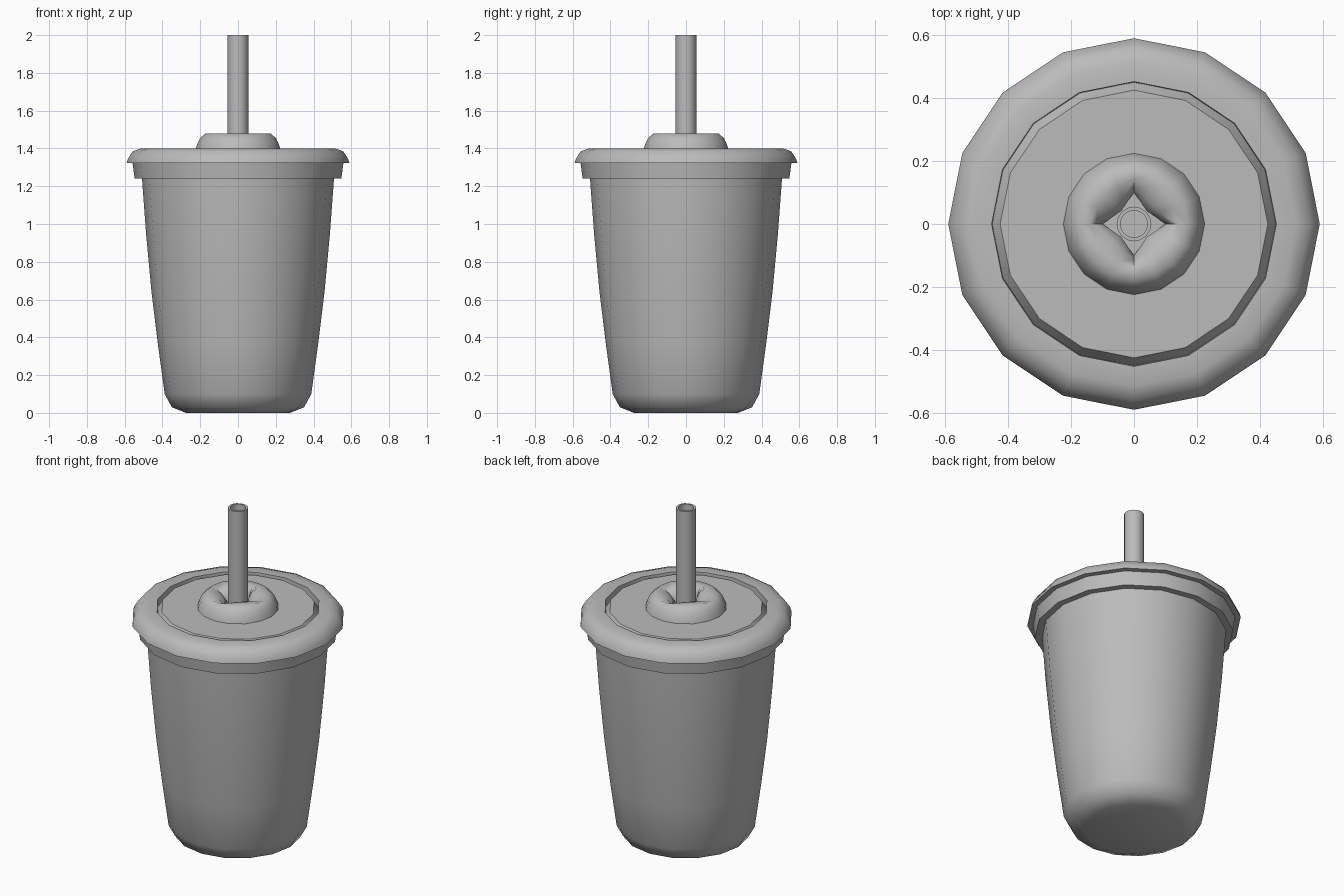
import bpy, bmesh, math

if "Cube" in bpy.data.objects:
    bpy.data.objects.remove(bpy.data.objects["Cube"])

N = 16  # sides of every round part

plastic = bpy.data.materials.new("light_grey_plastic")
plastic.diffuse_color = (0.5, 0.5, 0.5, 1)
plastic.use_nodes = True
plastic.node_tree.nodes["Principled BSDF"].inputs["Base Color"].default_value = plastic.diffuse_color


def lathe(name, rings, cap_first=False, cap_last=False, closed=False, angle=45):
    """Skin rings around z. A ring is (r, z) or a function of the angle giving (r, z)."""
    bm = bmesh.new()
    loops = []
    for ring in rings:
        loop = []
        for i in range(N):
            a = 2 * math.pi * i / N
            r, z = ring(a) if callable(ring) else ring
            loop.append(bm.verts.new((r * math.cos(a), r * math.sin(a), z)))
        loops.append(loop)
    pairs = list(zip(loops, loops[1:]))
    if closed:
        pairs.append((loops[-1], loops[0]))
    for lo, hi in pairs:
        for i in range(N):
            j = (i + 1) % N
            bm.faces.new((lo[i], lo[j], hi[j], hi[i]))
    if cap_first:
        bm.faces.new(loops[0][::-1])
    if cap_last:
        bm.faces.new(loops[-1])
    me = bpy.data.meshes.new(name)
    bm.to_mesh(me)
    bm.free()
    ob = bpy.data.objects.new(name, me)
    bpy.context.collection.objects.link(ob)
    me.materials.append(plastic)
    bpy.ops.object.select_all(action='DESELECT')
    ob.select_set(True)
    bpy.context.view_layer.objects.active = ob
    bpy.ops.object.shade_smooth_by_angle(angle=math.radians(angle))
    return ob


# Cup body with rounded base
lathe("cup", [(0.275, 0), (0.35, 0.03), (0.388, 0.10), (0.425, 0.37),
              (0.458, 0.64), (0.486, 0.94), (0.509, 1.25), (0.511, 1.30)],
      cap_first=True)

# Lid: skirt, rolled rim, groove and raised centre plate
lathe("lid", [(0.50, 1.24), (0.547, 1.24), (0.558, 1.322), (0.59, 1.322),
              (0.583, 1.345), (0.557, 1.385), (0.515, 1.40), (0.452, 1.40),
              (0.45, 1.355), (0.425, 1.396)], cap_last=True)


# Straw collar: a dome folded inwards around a four-pointed slit
def fold(r_axis, r_mid, r_diag, z_axis, z_diag):
    def ring(a):
        step = round(a / (math.pi / 8)) % 4
        if step == 0:
            return r_axis, z_axis
        return (r_diag if step == 2 else r_mid), z_diag
    return ring


lathe("straw_collar", [(0.225, 1.394), (0.219, 1.415), (0.202, 1.453), (0.172, 1.48),
                       fold(0.14, 0.13, 0.13, 1.465, 1.48),
                       fold(0.115, 0.09, 0.085, 1.435, 1.465),
                       fold(0.10, 0.068, 0.058, 1.40, 1.43),
                       fold(0.10, 0.068, 0.058, 1.394, 1.394)], angle=65)

# Hollow drinking straw
lathe("straw", [(0.043, 0.1), (0.055, 0.1), (0.055, 2.0), (0.043, 2.0)], closed=True)
